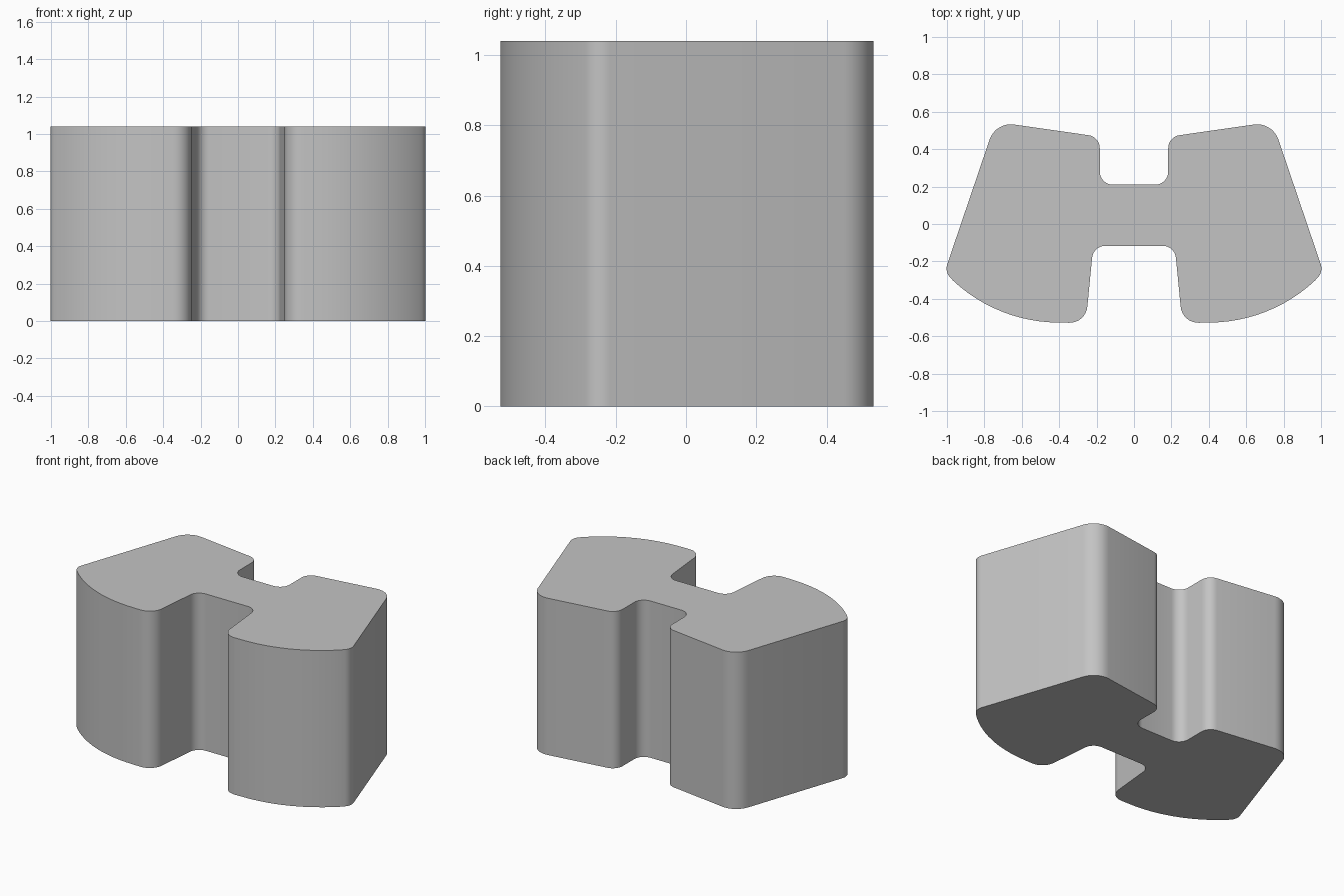
import bpy
import bmesh
from math import radians, sin, cos, tan
from mathutils import Vector

HEIGHT = 1.04

cube = bpy.data.objects.get("Cube")
if cube:
    bpy.data.objects.remove(cube, do_unlink=True)


def rounded(corners, steps=8):
    """Replace each (x, y, radius) corner of an open path with a fillet arc."""
    points = []
    for i, (x, y, radius) in enumerate(corners):
        p = Vector((x, y))
        if radius == 0:
            points.append(p)
            continue
        a = (Vector(corners[i - 1][:2]) - p).normalized()
        b = (Vector(corners[i + 1][:2]) - p).normalized()
        half = a.angle(b) / 2
        centre = p + (a + b).normalized() * (radius / sin(half))
        start = p + a * (radius / tan(half)) - centre
        end = p + b * (radius / tan(half)) - centre
        sweep = start.angle(end)
        for k in range(steps + 1):
            t = k / steps
            points.append(centre + (start * sin((1 - t) * sweep)
                                    + end * sin(t * sweep)) / sin(sweep))
    return points


# Half outline, from the back of the web round to the front of the web
corners = [
    (0, 0.21, 0),
    (0.183, 0.21, 0.07),
    (0.183, 0.466, 0.07),
    (0.74, 0.546, 0.12),
    (1.012, -0.255, 0.07),
]
# Shallow curved front, swept from the outer corner inwards
for k in range(13):
    angle = radians(-47 + k * (-43 / 12))
    corners.append((0.4 + 0.83 * cos(angle), 0.303 + 0.83 * sin(angle), 0))
corners += [
    (0.258, -0.53, 0.095),
    (0.218, -0.117, 0.07),
    (0, -0.117, 0),
]

half = rounded(corners)
outline = half + [Vector((-p.x, p.y)) for p in reversed(half[1:-1])]

# Extrude the outline into a solid block
bm = bmesh.new()
base = bm.faces.new([bm.verts.new((p.x, p.y, 0)) for p in outline])
result = bmesh.ops.extrude_face_region(bm, geom=[base], use_keep_orig=True)
top = [v for v in result["geom"] if isinstance(v, bmesh.types.BMVert)]
bmesh.ops.translate(bm, verts=top, vec=(0, 0, HEIGHT))
bmesh.ops.recalc_face_normals(bm, faces=bm.faces)
mesh = bpy.data.meshes.new("paver_block")
bm.to_mesh(mesh)
bm.free()

# Plain grey material
grey = bpy.data.materials.new("plain_grey")
grey.use_nodes = True
colour = (0.55, 0.55, 0.55, 1)
grey.diffuse_color = colour
grey.node_tree.nodes["Principled BSDF"].inputs["Base Color"].default_value = colour
mesh.materials.append(grey)

block = bpy.data.objects.new("paver_block", mesh)
bpy.context.collection.objects.link(block)
bpy.ops.object.select_all(action="DESELECT")
block.select_set(True)
bpy.context.view_layer.objects.active = block
bpy.ops.object.shade_smooth_by_angle(angle=radians(30))
